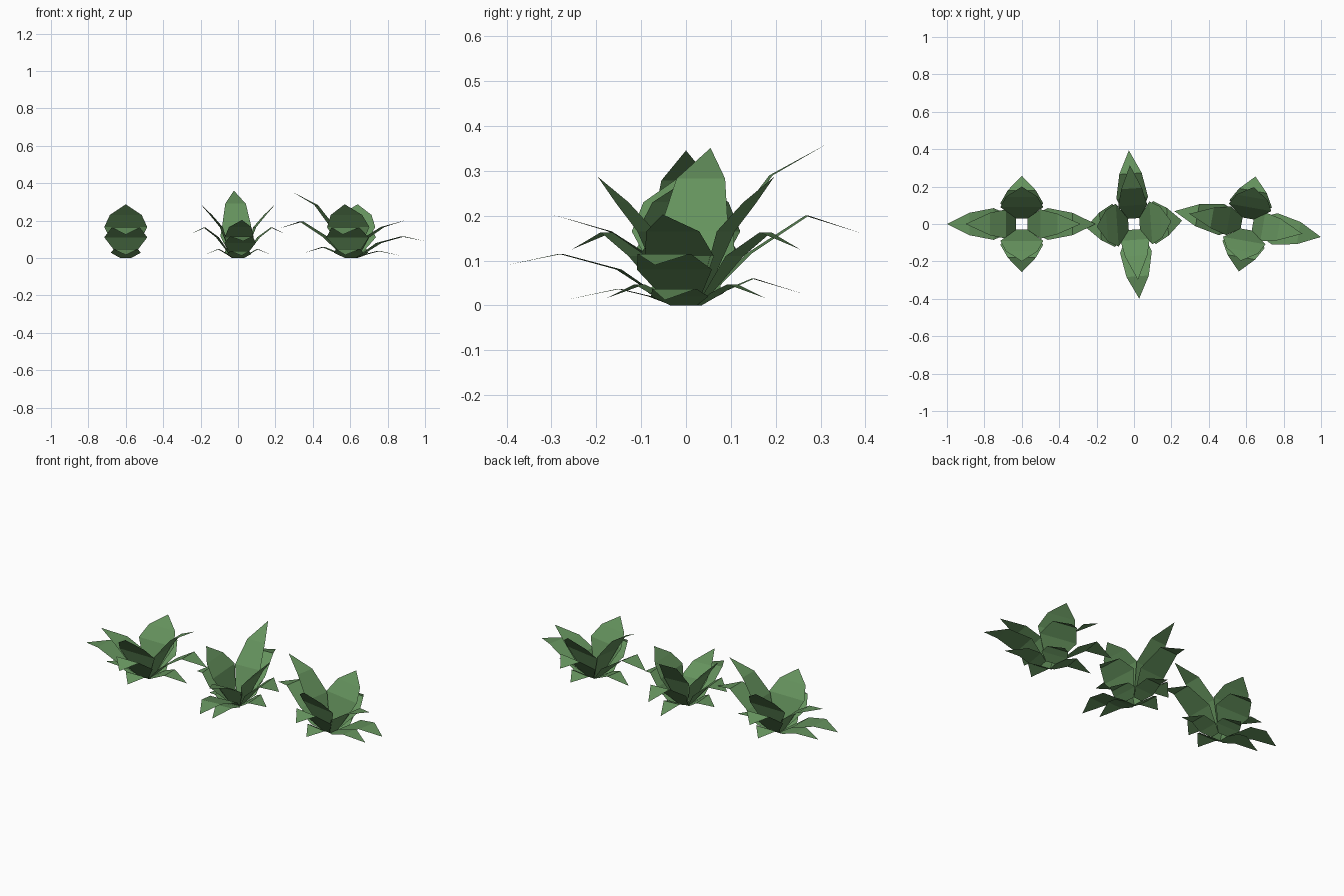
import bpy, bmesh, math
from mathutils import Matrix, Vector

if "Cube" in bpy.data.objects:
    bpy.data.objects.remove(bpy.data.objects["Cube"])

leaf_green = bpy.data.materials.new("leaf_green")
leaf_green.use_nodes = True
color = (0.13, 0.29, 0.11, 1)
leaf_green.diffuse_color = color
leaf_green.node_tree.nodes["Principled BSDF"].inputs["Base Color"].default_value = color

BASE = (0.03, 0.0, 0.03)  # distance out, height, half width

# Leaf profiles from base to tip: (distance out, height, half width)
SIDE = {
    "upper": [(0.09, 0.165, 0.115), (0.145, 0.23, 0.085), (0.2, 0.287, 0)],
    "middle": [(0.11, 0.11, 0.115), (0.18, 0.163, 0.075), (0.258, 0.125, 0)],
    "lower": [(0.07, 0.028, 0.08), (0.105, 0.047, 0.065), (0.18, 0.016, 0)],
}
TALL = {
    "upper": [(0.1, 0.17, 0.078), (0.19, 0.29, 0.055), (0.315, 0.36, 0)],
    "middle": [(0.14, 0.115, 0.085), (0.27, 0.2, 0.06), (0.395, 0.16, 0)],
    "lower": [(0.08, 0.03, 0.065), (0.15, 0.06, 0.05), (0.265, 0.025, 0)],
}
SPREAD = {
    "upper": [(0.085, 0.11, 0.078), (0.17, 0.165, 0.06), (0.3, 0.203, 0)],
    "middle": [(0.15, 0.08, 0.085), (0.28, 0.115, 0.06), (0.4, 0.09, 0)],
    "lower": [(0.08, 0.02, 0.065), (0.15, 0.037, 0.05), (0.27, 0.012, 0)],
}
SIDES = [("tall", TALL), ("left", SIDE), ("spread", SPREAD), ("right", SIDE)]


def make_leaf(name, profile, matrix):
    """Flat strip folded along its length, ending in a point."""
    bm = bmesh.new()
    row = None
    for out, height, half in [BASE] + profile:
        ys = (-half, half) if half else (0,)
        new = [bm.verts.new(matrix @ Vector((out, y, height))) for y in ys]
        if row:
            bm.faces.new([row[0]] + new + [row[1]])
        row = new
    for face in bm.faces:
        face.normal_update()
        if face.normal.z < 0:
            face.normal_flip()
    mesh = bpy.data.meshes.new(name)
    bm.to_mesh(mesh)
    bm.free()
    mesh.materials.append(leaf_green)
    bpy.context.collection.objects.link(bpy.data.objects.new(name, mesh))


# Three plants: name, centre x, direction of the tall leaves, height scale
PLANTS = [("right_plant", -0.6, 0, 0.96),
          ("centre_plant", 0, 94, 1.0),
          ("left_plant", 0.605, 170, 0.975)]

for plant, x, turn, tall in PLANTS:
    for i, (side, tiers) in enumerate(SIDES):
        angle = math.radians(turn + 90 * i)
        scale = tall if side == "tall" else 1
        matrix = (Matrix.Translation((x, 0, 0)) @ Matrix.Rotation(angle, 4, "Z")
                  @ Matrix.Diagonal((1, 1, scale, 1)))
        for tier, profile in tiers.items():
            make_leaf(f"{plant}_{side}_{tier}_leaf", profile, matrix)
